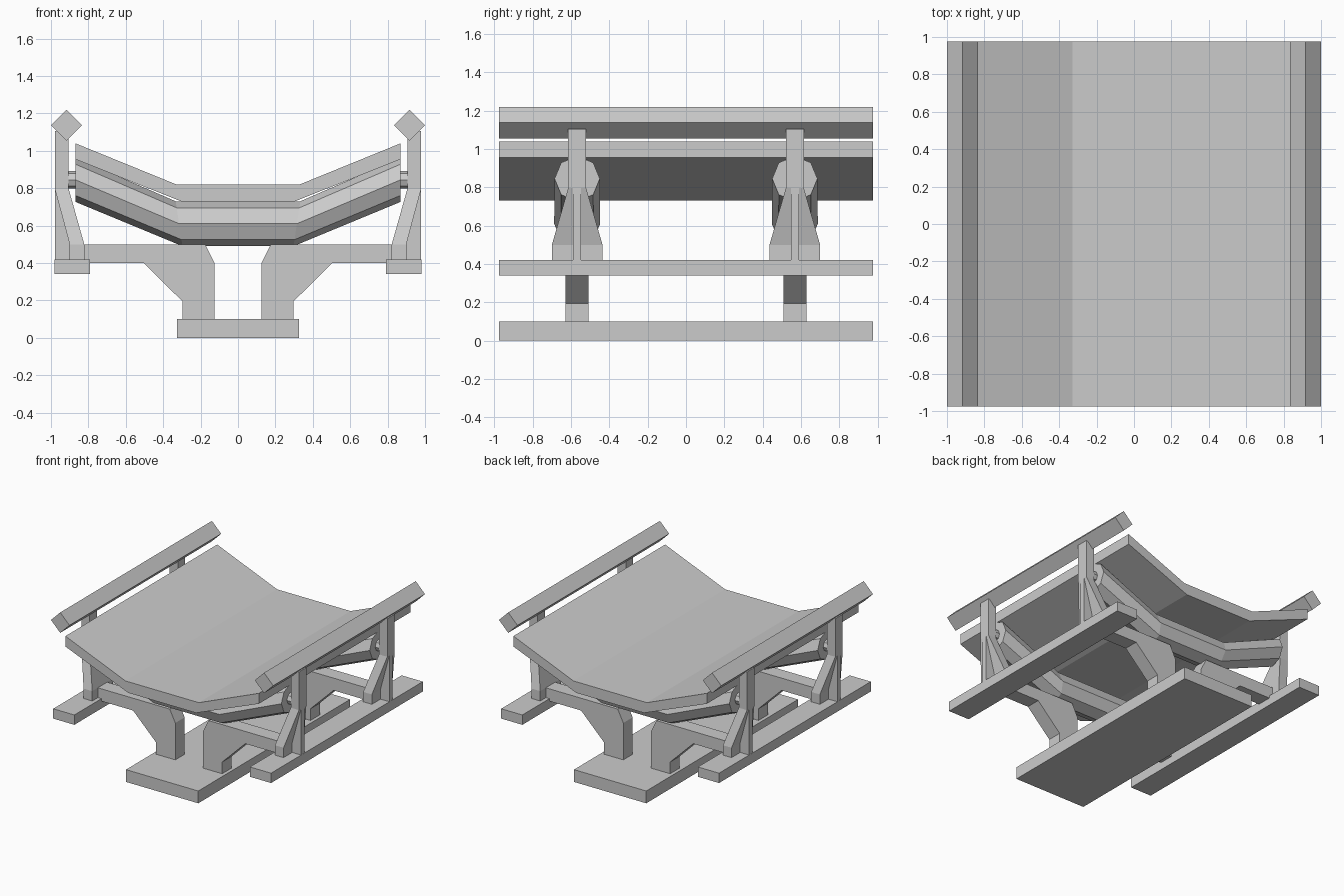
import bpy, bmesh, math

if "Cube" in bpy.data.objects:
    bpy.data.objects.remove(bpy.data.objects["Cube"])

HALF = 0.975      # half length along y
STATION = 0.5675  # y of each support frame


def loft(name, sections):
    """Skin a list of equal-sized point rings and cap both ends."""
    bm = bmesh.new()
    rings = [[bm.verts.new(p) for p in s] for s in sections]
    n = len(rings[0])
    for a, b in zip(rings, rings[1:]):
        for i in range(n):
            j = (i + 1) % n
            bm.faces.new((a[i], a[j], b[j], b[i]))
    bm.faces.new(rings[0])
    bm.faces.new(rings[-1])
    bmesh.ops.recalc_face_normals(bm, faces=bm.faces)
    mesh = bpy.data.meshes.new(name)
    bm.to_mesh(mesh)
    bm.free()
    ob = bpy.data.objects.new(name, mesh)
    bpy.context.collection.objects.link(ob)
    return ob


def extrude_y(name, profile, y, half):
    """Extrude an (x, z) profile along y."""
    return loft(name, [[(x, yy, z) for x, z in profile] for yy in (y - half, y + half)])


def rect(x0, x1, z0, z1):
    return [(x0, z0), (x1, z0), (x1, z1), (x0, z1)]


def section(x0, x1, y, half, z):
    return [(x0, y - half, z), (x1, y - half, z), (x1, y + half, z), (x0, y + half, z)]


def octagon(x, y, z, r, lean=0.0):
    """Eight-sided ring facing x, optionally mitred by lean."""
    pts = []
    for i in range(8):
        a = math.radians(45 * i)
        dz = r * math.sin(a)
        pts.append((x + lean * dz, y + r * math.cos(a), z + dz))
    return pts


# Trough belt
top = [(-0.87, 1.04), (-0.33, 0.82), (0.33, 0.82), (0.87, 1.04)]
bottom = [(0.87, 0.955), (0.305, 0.73), (-0.305, 0.73), (-0.87, 0.955)]
belt = loft("belt", [[(t[0], y, t[1]) for y, t in
                      ((-HALF, a), (HALF, a), (HALF, b), (-HALF, b))]
                     for a, b in zip(top, reversed(bottom))])

# Ground plate
extrude_y("base_plate", rect(-0.325, 0.325, 0, 0.1), 0, HALF)

# Long side rails and diamond guard rails
for side, s in (("left", -1), ("right", 1)):
    extrude_y(side + "_lower_rail", rect(s * 0.79, s * 0.98, 0.34, 0.42), 0, HALF)
    c, d = s * 0.917, 0.083
    extrude_y(side + "_guard_rail",
              [(c - d, 1.137), (c, 1.137 + d), (c + d, 1.137), (c, 1.137 - d)], 0, HALF)

arm = [(0.84, 0.5), (0.175, 0.5), (0.125, 0.4), (0.125, 0.09), (0.297, 0.09),
       (0.297, 0.195), (0.505, 0.4), (0.84, 0.4)]

for end, y in (("front", -STATION), ("back", STATION)):
    # Bent octagonal roller under the belt
    loft(end + "_roller", [octagon(-0.87, y, 0.845, 0.118),
                           octagon(-0.315, y, 0.61, 0.12, -0.15),
                           octagon(0.315, y, 0.61, 0.12, 0.15),
                           octagon(0.87, y, 0.845, 0.118)])
    for side, s in (("left", -1), ("right", 1)):
        tag = f"{end}_{side}_"
        # Axle stub between roller and post
        loft(tag + "axle", [octagon(s * 0.86, y, 0.845, 0.047),
                            octagon(s * 0.92, y, 0.845, 0.047)])
        # Post flaring down into a splayed foot
        loft(tag + "post", [section(s * 0.905, s * 0.979, y, 0.047, 1.105),
                            section(s * 0.905, s * 0.979, y, 0.047, 0.795),
                            section(s * 0.822, s * 0.9, y, 0.132, 0.5),
                            section(s * 0.822, s * 0.9, y, 0.132, 0.41)])
        # Thin rib behind the foot
        extrude_y(tag + "rib", [(s * 0.979, 0.41), (s * 0.979, 0.8),
                                (s * 0.95, 0.8), (s * 0.88, 0.5), (s * 0.88, 0.41)], y, 0.021)
        # Bracket arm standing on the ground plate
        extrude_y(tag + "bracket_arm", [(s * x, z) for x, z in arm], y, 0.06)
